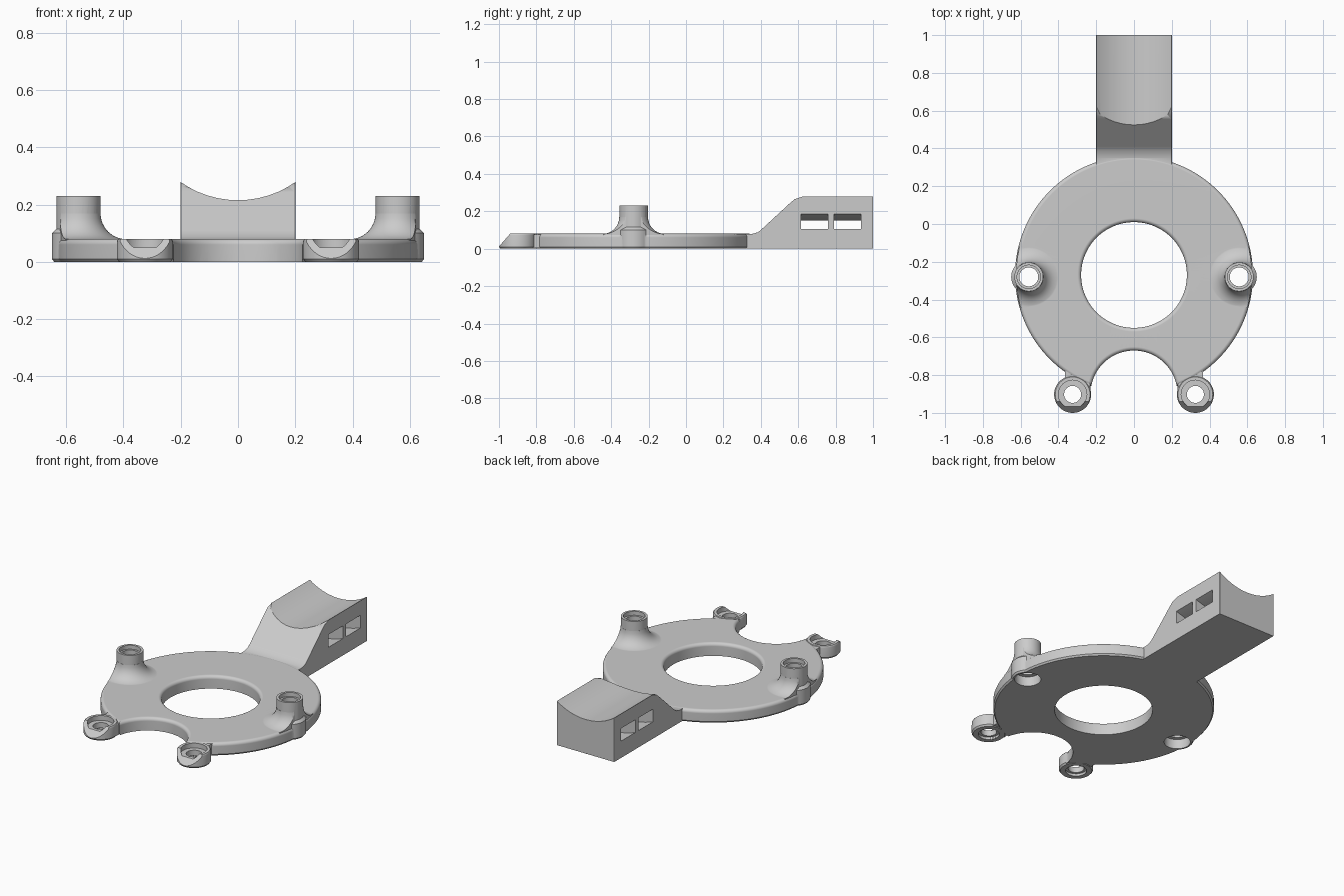
import bpy, bmesh, math

if "Cube" in bpy.data.objects:
    bpy.data.objects.remove(bpy.data.objects["Cube"], do_unlink=True)

DISC_Y = -0.27
THICK = 0.08


def finish(name, bm):
    bmesh.ops.remove_doubles(bm, verts=bm.verts, dist=1e-5)
    bmesh.ops.recalc_face_normals(bm, faces=bm.faces)
    mesh = bpy.data.meshes.new(name)
    bm.to_mesh(mesh)
    bm.free()
    obj = bpy.data.objects.new(name, mesh)
    bpy.context.collection.objects.link(obj)
    return obj


def lathe(name, profile, x, y, steps=48, ring=False):
    """Turn (radius, z) points around a vertical axis at x, y."""
    bm = bmesh.new()
    vs = [bm.verts.new((x + r, y, z)) for r, z in profile]
    edges = [bm.edges.new(p) for p in zip(vs, vs[1:])]
    if ring:
        edges.append(bm.edges.new((vs[-1], vs[0])))
    bmesh.ops.spin(bm, geom=vs + edges, cent=(x, y, 0), axis=(0, 0, 1),
                   angle=math.tau, steps=steps)
    return finish(name, bm)


def prism(name, points, axis, lo, hi):
    """Extrude a flat outline along one axis."""
    place = {"x": lambda a, b, t: (t, a, b),
             "y": lambda a, b, t: (a, t, b),
             "z": lambda a, b, t: (a, b, t)}[axis]
    bm = bmesh.new()
    low = [bm.verts.new(place(a, b, lo)) for a, b in points]
    high = [bm.verts.new(place(a, b, hi)) for a, b in points]
    bm.faces.new(low)
    bm.faces.new(high)
    for i in range(len(points)):
        j = (i + 1) % len(points)
        bm.faces.new((low[i], low[j], high[j], high[i]))
    return finish(name, bm)


def apply(obj, mod):
    bpy.context.view_layer.objects.active = obj
    bpy.ops.object.modifier_apply(modifier=mod.name)


def combine(obj, tool, operation):
    mod = obj.modifiers.new("combine", "BOOLEAN")
    mod.operation = operation
    mod.solver = "EXACT"
    mod.object = tool
    apply(obj, mod)
    bpy.data.objects.remove(tool, do_unlink=True)


def arc(cr, cz, radius, start, end, n=5):
    return [(cr + radius * math.cos(math.radians(start + (end - start) * i / n)),
             cz + radius * math.sin(math.radians(start + (end - start) * i / n)))
            for i in range(n + 1)]


# Ring-shaped plate with rounded upper edges
edge = 0.02
plate = lathe("mounting_plate",
              [(0.28, 0), (0.622, 0), (0.63, 0.01)]
              + arc(0.63 - edge, THICK - edge, edge, 0, 90)
              + arc(0.28 + edge, THICK - edge, edge, 90, 180),
              0, DISC_Y, 128, ring=True)

# Short necks that lead to the front ears
for s in (-1, 1):
    neck = [(0.23, -0.88), (0.235, -0.8), (0.365, -0.77), (0.365, -0.85)]
    combine(plate, prism("neck", [(s * x, y) for x, y in neck], "z", 0.004, 0.076), "UNION")

# Round notch in the front edge, flared at the top
notch = [(0, -0.05), (0.23, -0.05)] + arc(0.23 + edge, THICK - edge, edge, 180, 90) \
    + [(0.25, 0.15), (0, 0.15)]
combine(plate, lathe("notch", notch, 0, -0.9, 80), "DIFFERENCE")

# Arm with a sloped start and a saddle-shaped top
side = [(0.2, 0), (0.2, 0.078), (0.35, 0.078), (0.385, 0.088), (0.41, 0.109),
        (0.555, 0.243), (0.58, 0.264), (0.62, 0.278), (1, 0.278), (1, 0)]
arm = prism("arm", side, "x", -0.2, 0.2)
saddle_r = 0.35
xs = [0.035 * i for i in range(-7, 8)]
saddle = [(x, 0.215 + saddle_r - math.sqrt(saddle_r ** 2 - x * x)) for x in xs]
saddle += [(0.245, 0.5), (-0.245, 0.5)]
combine(arm, prism("saddle", saddle, "y", 0.1, 1.2), "DIFFERENCE")
bevel = arm.modifiers.new("round", "BEVEL")
bevel.width = 0.014
bevel.segments = 3
bevel.limit_method = "ANGLE"
bevel.angle_limit = math.radians(50)
bevel.use_clamp_overlap = True
apply(arm, bevel)

# Two strap slots that curve under the saddle
xs = [0.03 * i for i in range(-8, 9)]
slot = [(x, 0.07 + 0.9 * x * x) for x in xs] + [(x, 0.15 + 0.9 * x * x) for x in reversed(xs)]
for y0, y1 in ((0.615, 0.76), (0.79, 0.935)):
    combine(arm, prism("slot", slot, "y", y0, y1), "DIFFERENCE")
combine(plate, arm, "UNION")

# Front ears with screw recesses and slanted noses
for s in (-1, 1):
    x, y = s * 0.325, -0.902
    ear = lathe("ear", [(0, 0), (0.09, 0), (0.098, 0.01), (0.098, 0.072),
                        (0.092, THICK), (0, THICK)], x, y)
    combine(plate, ear, "UNION")
    bore = lathe("bore", [(0, -0.02), (0.06, -0.02), (0.06, 0.015), (0.045, 0.015),
                          (0.045, 0.05), (0.075, 0.05), (0.075, 0.15), (0, 0.15)], x, y)
    combine(plate, bore, "DIFFERENCE")
nose = [(-1.05, -0.045), (-0.92, 0.103), (-1.05, 0.103)]
combine(plate, prism("nose_cut", nose, "x", -0.5, 0.5), "DIFFERENCE")

# Side bosses with flared feet, trimmed to the plate's rim
for s in (-1, 1):
    x, y = s * 0.557, -0.28
    flare = [(0, 0.03), (0.167, 0.03), (0.167, 0.078)] \
        + arc(0.167, 0.169, 0.09, 270, 180, 8) + [(0, 0.169)]
    boss = lathe("boss", flare, x, y)
    rim = lathe("rim", [(0, -0.1), (0.624, -0.1), (0.624, 0.4), (0, 0.4)], 0, DISC_Y, 128)
    combine(boss, rim, "INTERSECT")
    post = lathe("post", [(0, 0), (0.085, 0), (0.093, 0.01), (0.093, 0.1),
                          (0.0765, 0.115), (0.0765, 0.23), (0, 0.23)], x, y)
    combine(boss, post, "UNION")
    combine(plate, boss, "UNION")
    bore = lathe("bore", [(0, -0.02), (0.075, -0.02), (0.075, 0.06), (0.05, 0.06),
                          (0.05, 0.205), (0.062, 0.205), (0.062, 0.3), (0, 0.3)], x, y)
    combine(plate, bore, "DIFFERENCE")

# One plain grey for the whole part
grey = bpy.data.materials.new("plain_grey")
grey.use_nodes = True
colour = (0.6, 0.6, 0.6, 1)
grey.diffuse_color = colour
grey.node_tree.nodes["Principled BSDF"].inputs["Base Color"].default_value = colour
plate.data.materials.clear()
plate.data.materials.append(grey)

# Smooth shading with sharp edges kept
bpy.ops.object.select_all(action="DESELECT")
plate.select_set(True)
bpy.context.view_layer.objects.active = plate
bpy.ops.object.shade_smooth_by_angle(angle=math.radians(38))
weighted = plate.modifiers.new("weighted_normals", "WEIGHTED_NORMAL")
weighted.keep_sharp = True
